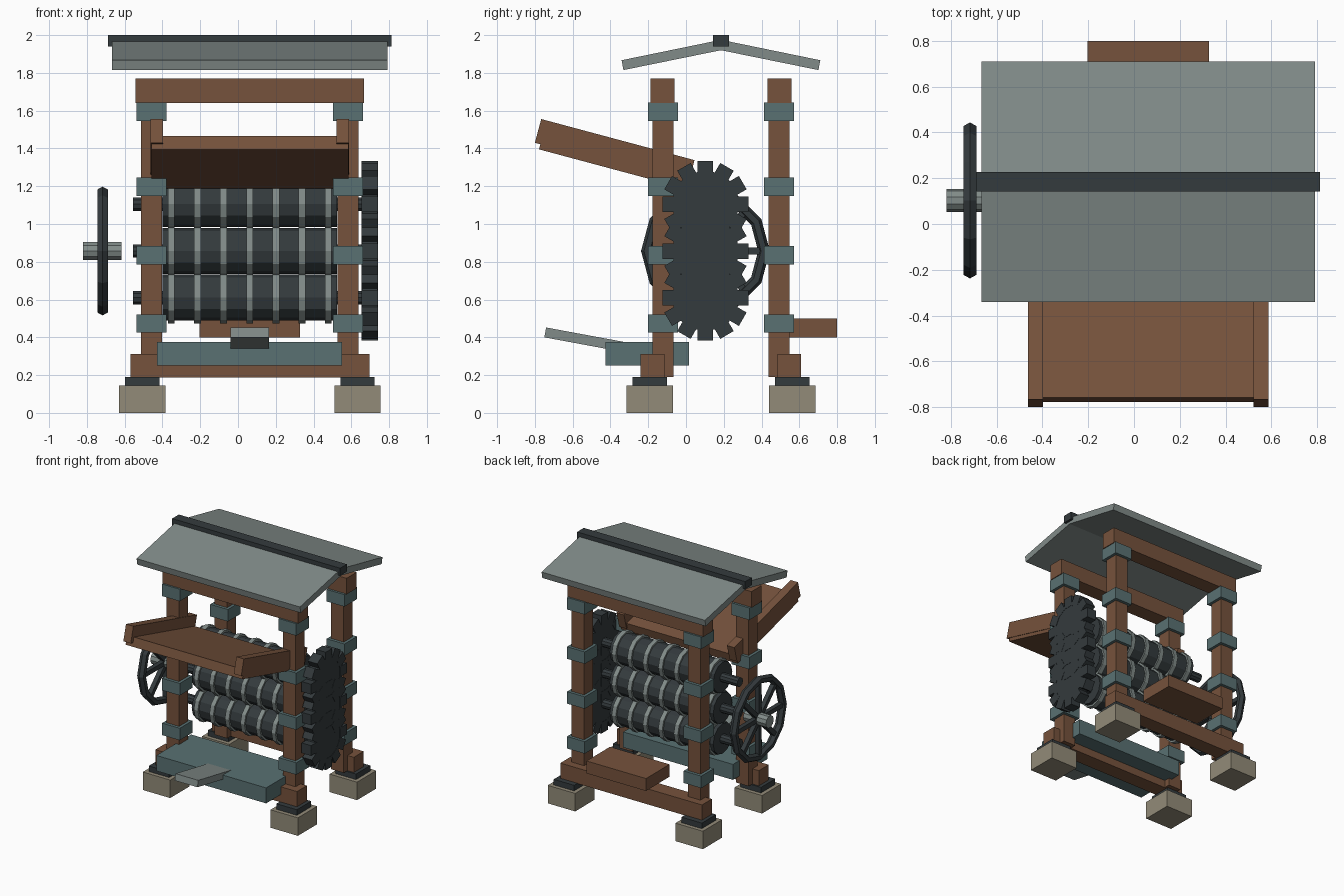
import bpy, bmesh, math
from mathutils import Matrix, Vector

if "Cube" in bpy.data.objects:
    bpy.data.objects.remove(bpy.data.objects["Cube"])

CX, CY = 0.0625, 0.185          # centre of the frame
AY = 0.103                      # y of the roller axes
ROLLER_Z = (0.61, 0.857, 1.105)


def material(name, rgb):
    m = bpy.data.materials.new(name)
    m.diffuse_color = (*rgb, 1)
    m.use_nodes = True
    m.node_tree.nodes["Principled BSDF"].inputs["Base Color"].default_value = m.diffuse_color
    return m


WOOD = material("wood", (0.18, 0.085, 0.045))
TEAL = material("painted_metal", (0.10, 0.165, 0.17))
DARK = material("dark_iron", (0.034, 0.043, 0.047))
GREY = material("grey_sheet", (0.22, 0.26, 0.25))
STONE = material("stone", (0.29, 0.26, 0.19))


def finish(name, bm, mat):
    bmesh.ops.recalc_face_normals(bm, faces=bm.faces)
    me = bpy.data.meshes.new(name)
    bm.to_mesh(me)
    bm.free()
    me.materials.append(mat)
    ob = bpy.data.objects.new(name, me)
    bpy.context.collection.objects.link(ob)
    return ob


def add_box(bm, lo, hi, mat=Matrix()):
    lo, hi = Vector(lo), Vector(hi)
    m = mat @ Matrix.Translation((lo + hi) / 2) @ Matrix.Diagonal((*(hi - lo), 1))
    bmesh.ops.create_cube(bm, size=1, matrix=m)


def box(name, lo, hi, mat, m=Matrix()):
    bm = bmesh.new()
    add_box(bm, lo, hi, m)
    return finish(name, bm, mat)


def centred(name, c, size, mat):
    c, h = Vector(c), Vector(size) / 2
    return box(name, c - h, c + h, mat)


def add_cyl(bm, x0, x1, y, z, r, n):
    m = Matrix.Translation(((x0 + x1) / 2, y, z)) @ Matrix.Rotation(math.pi / 2, 4, 'Y')
    bmesh.ops.create_cone(bm, cap_ends=True, segments=n, radius1=r, radius2=r,
                          depth=x1 - x0, matrix=m)


def cyl(name, x0, x1, y, z, r, n, mat):
    bm = bmesh.new()
    add_cyl(bm, x0, x1, y, z, r, n)
    return finish(name, bm, mat)


# Four corners: stone foot, pad, post and collars
for sx in (-1, 1):
    for sy in (-1, 1):
        fx, fy = CX + sx * 0.57, CY + sy * 0.377
        px, py = CX + sx * 0.52, CY + sy * 0.307
        centred("stone_foot", (fx, fy, 0.0725), (0.245, 0.245, 0.145), STONE)
        centred("foot_pad", (fx, fy, 0.1675), (0.182, 0.182, 0.045), DARK)
        centred("post", (px, py, 0.94), (0.112, 0.112, 1.5), WOOD)
        for z in (0.473, 0.835, 1.197, 1.595):
            centred("post_collar", (px, py, z), (0.158, 0.16, 0.097), TEAL)

# Long beams, front and back
for sy in (-1, 1):
    centred("base_beam", (CX, CY + sy * 0.362, 0.25), (1.265, 0.126, 0.125), WOOD)
    centred("top_beam", (CX, CY + sy * 0.309, 1.705), (1.21, 0.127, 0.13), WOOD)

# Roof panels and ridge
for s in (-1, 1):
    bm = bmesh.new()
    pts = [(0, 1.975), (0.526, 1.867), (0.516, 1.815), (0, 1.92)]
    f = bm.faces.new([bm.verts.new((-0.667, CY + s * y, z)) for y, z in pts])
    ext = bmesh.ops.extrude_face_region(bm, geom=[f])["geom"]
    bmesh.ops.translate(bm, vec=(1.459, 0, 0),
                        verts=[v for v in ext if isinstance(v, bmesh.types.BMVert)])
    # extrusion keeps the starting face, closing both ends
    finish("roof_panel", bm, GREY)
centred("roof_ridge", (CX, CY, 1.97), (1.5, 0.085, 0.06), DARK)

# Sloping feed chute
chute = Matrix.Translation((0, -0.80, 1.43)) @ Matrix.Rotation(math.radians(-15), 4, 'X')
box("chute_board", (-0.459, 0.03, -0.028), (0.584, 0.83, 0.045), WOOD, chute)
for s in (-1, 1):
    x = CX + s * 0.493
    box("chute_side", (x - 0.033, 0, 0), (x + 0.033, 0.84, 0.13), WOOD, chute)

# Collecting tray with spout, and rear shelf
box("tray", (-0.43, -0.427, 0.25), (0.55, 0.015, 0.375), TEAL)
spout = Matrix.Translation((0, -0.75, 0.40)) @ Matrix.Rotation(math.radians(-10.5), 4, 'X')
box("tray_spout", (-0.04, 0, 0), (0.163, 0.45, 0.053), GREY, spout)
box("rear_shelf", (-0.203, 0.50, 0.40), (0.328, 0.80, 0.50), WOOD)

# Rollers with rings, axles and gears
for z in ROLLER_Z:
    cyl("roller", -0.40, 0.525, AY, z, 0.122, 12, DARK)
    cyl("roller_axle", -0.555, 0.70, AY, z, 0.037, 10, DARK)
    bm = bmesh.new()
    for i in range(7):
        x = CX + (i - 3) * 0.1385
        add_cyl(bm, x - 0.018, x + 0.018, AY, z, 0.137, 12)
    finish("roller_rings", bm, GREY)
    bm = bmesh.new()
    add_cyl(bm, 0.657, 0.738, AY, z, 0.178, 16)
    for k in range(12):
        m = Matrix.Translation((0, AY, z)) @ Matrix.Rotation(k * math.pi / 6, 4, 'X')
        add_box(bm, (0.655, -0.041, 0.14), (0.74, 0.041, 0.228), m)
    finish("gear", bm, DARK)

# Hand wheel: rim, spokes and hub
WX, WZ = -0.717, ROLLER_Z[1]
bm = bmesh.new()
N, M = 12, 6
rings = []
for i in range(N):
    a = 2 * math.pi * i / N
    ring = []
    for j in range(M):
        b = 2 * math.pi * j / M
        r = 0.31 + 0.031 * math.cos(b)
        ring.append(bm.verts.new((WX + 0.032 * math.sin(b), AY + r * math.cos(a), WZ + r * math.sin(a))))
    rings.append(ring)
for i in range(N):
    p, q = rings[i], rings[(i + 1) % N]
    for j in range(M):
        k = (j + 1) % M
        bm.faces.new((p[j], p[k], q[k], q[j]))
finish("wheel_rim", bm, DARK)
bm = bmesh.new()
for k in range(8):
    m = Matrix.Translation((WX, AY, WZ)) @ Matrix.Rotation(k * math.pi / 4, 4, 'X')
    add_box(bm, (-0.018, -0.018, 0.03), (0.018, 0.018, 0.305), m)
finish("wheel_spokes", bm, DARK)
cyl("wheel_hub", -0.82, -0.617, AY, WZ, 0.05, 10, GREY)
